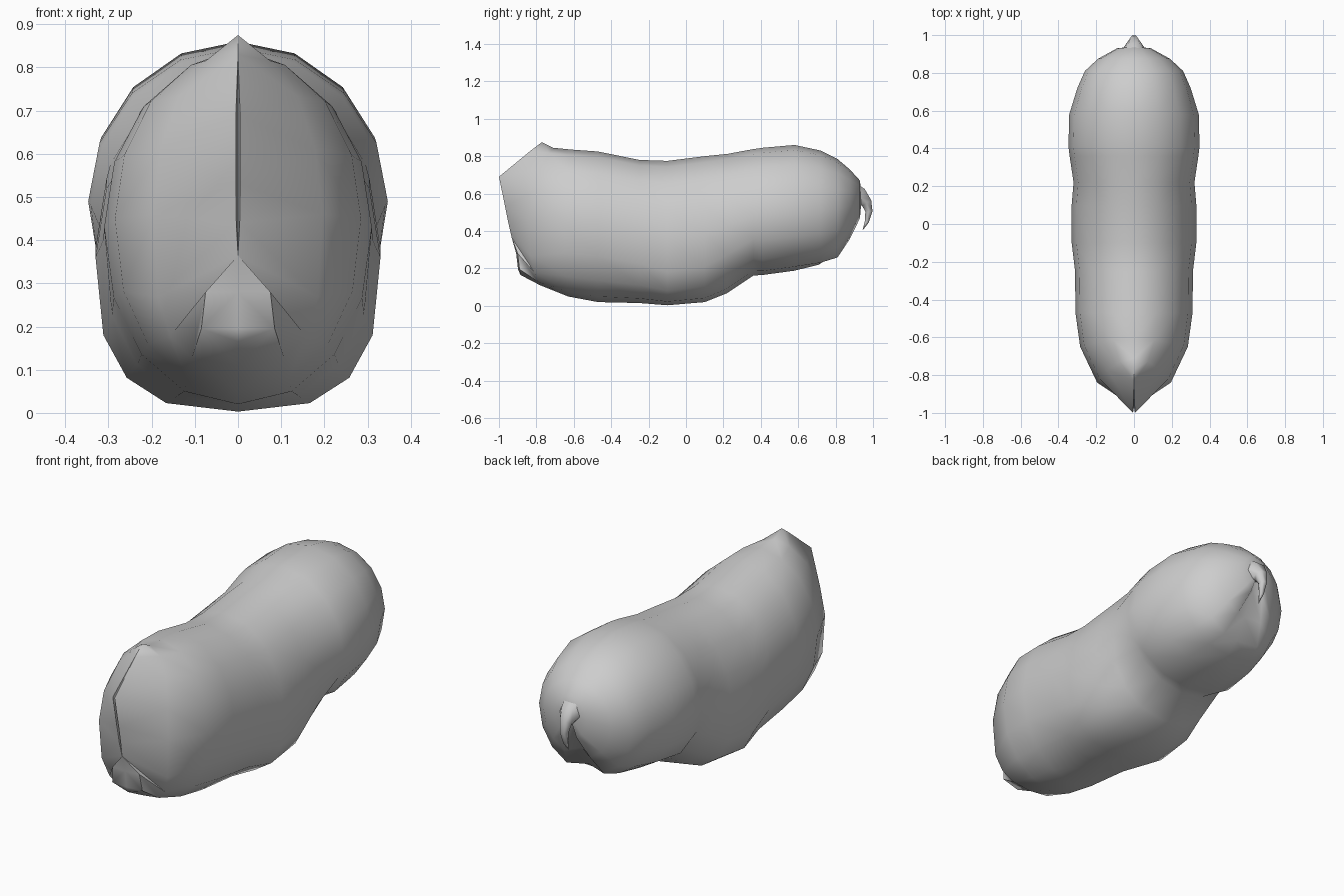
import bpy, bmesh, math

if "Cube" in bpy.data.objects:
    bpy.data.objects.remove(bpy.data.objects["Cube"], do_unlink=True)

skin = bpy.data.materials.new("plain grey")
skin.use_nodes = True
GREY = (0.61, 0.61, 0.61, 1)
skin.diffuse_color = GREY
skin.node_tree.nodes["Principled BSDF"].inputs["Base Color"].default_value = GREY

HALF = 8  # steps from spine to belly on one side


def power(value, n):
    return math.copysign(abs(value) ** (2 / n), value)


def section(y, width, top, bottom, waist, lower=2.0, bends=(0, 0), cleft=0.0):
    """Half ring; lower squares the belly, bends sweep top and bottom back."""
    ring = []
    for i in range(HALF + 1):
        a = math.pi * i / HALF
        s, c = math.sin(a), math.cos(a)
        below = c < 0
        n = lower if below else 2.0
        height = waist - bottom if below else top - waist
        dent = cleft if i == HALF else 0
        ring.append((width * power(s, n), y + bends[below] * c * c - dent,
                     waist + height * power(c, n) + dent))
    return ring


# Prow: pinched ridge with a narrow groove, blunt below
ridge = [(-.77, .875), (-.83, .83), (-1, .69), (-.967, .53), (-.949, .44),
         (-.932, .365), (-.9, .28), (-.89, .195), (-.885, .165)]
spread = (0, 0, .005, .005, .004, 0, .075, .085, 0)
prow = [(x, y, z) for x, (y, z) in zip(spread, ridge)]
groove = [(0, y + (.03 if 0 < x < .01 else -.008 * (x > 0)), z) for x, y, z in prow]

# Body: half sections from front to back
rings = [
    groove,
    prow,
    section(-.84, .195, .845, .11, .46, 3.2, bends=(.13, .06)),
    section(-.65, .285, .835, .05, .45, 2.2, bends=(.04, .02)),
    section(-.47, .31, .825, .02, .43, 2.1),
    section(-.25, .312, .78, .015, .4, 2.4),
    section(-.1, .33, .775, .003, .36, 2.8),
    section(.1, .33, .8, .02, .38, 2.6),
    section(.22, .32, .812, .068, .43, 2.3),
    section(.36, .341, .838, .162, .48),
    section(.41, .347, .845, .165, .49, 2.3),
    section(.58, .343, .86, .188, .5, 2.2),
    section(.72, .3, .83, .21, .51, 2.2, cleft=.01),
    section(.81, .26, .785, .238, .52, 2.1, cleft=.03),
    section(.875, .19, .73, .34, .54, cleft=.035),
    section(.93, .09, .67, .46, .57, cleft=.03),
    [(0, .94, .58)] * (HALF + 1),
]
bm = bmesh.new()
loops = [[bm.verts.new(p) for p in ring] for ring in rings]
for front, back in zip(loops, loops[1:]):
    for i in range(HALF):
        bm.faces.new((front[i], front[i + 1], back[i + 1], back[i]))
bmesh.ops.triangulate(bm, faces=bm.faces, quad_method="FIXED")
bmesh.ops.remove_doubles(bm, verts=bm.verts, dist=.0005)
bmesh.ops.mirror(bm, geom=bm.verts[:] + bm.edges[:] + bm.faces[:],
                 axis="X", merge_dist=.0005)
bmesh.ops.recalc_face_normals(bm, faces=bm.faces)
mesh = bpy.data.meshes.new("body")
bm.to_mesh(mesh)
bm.free()
mesh.materials.append(skin)
body = bpy.data.objects.new("body", mesh)
bpy.context.collection.objects.link(body)
bpy.ops.object.select_all(action="DESELECT")
body.select_set(True)
bpy.context.view_layer.objects.active = body
bpy.ops.object.shade_smooth_by_angle(angle=math.radians(75))

# Tail: short tapered hook
curve = bpy.data.curves.new("tail", "CURVE")
curve.dimensions = "3D"
curve.bevel_depth = 1
curve.bevel_resolution = 1
curve.use_fill_caps = True
hook = [(.87, .6, .08), (.93, .582, .058), (.966, .55, .033),
        (.978, .505, .022), (.967, .45, .013), (.945, .405, .001)]
spline = curve.splines.new("POLY")
spline.points.add(len(hook) - 1)
for point, (y, z, radius) in zip(spline.points, hook):
    point.co = (0, y, z, 1)
    point.radius = radius
spline.use_smooth = True
curve.materials.append(skin)
bpy.context.collection.objects.link(bpy.data.objects.new("tail", curve))
